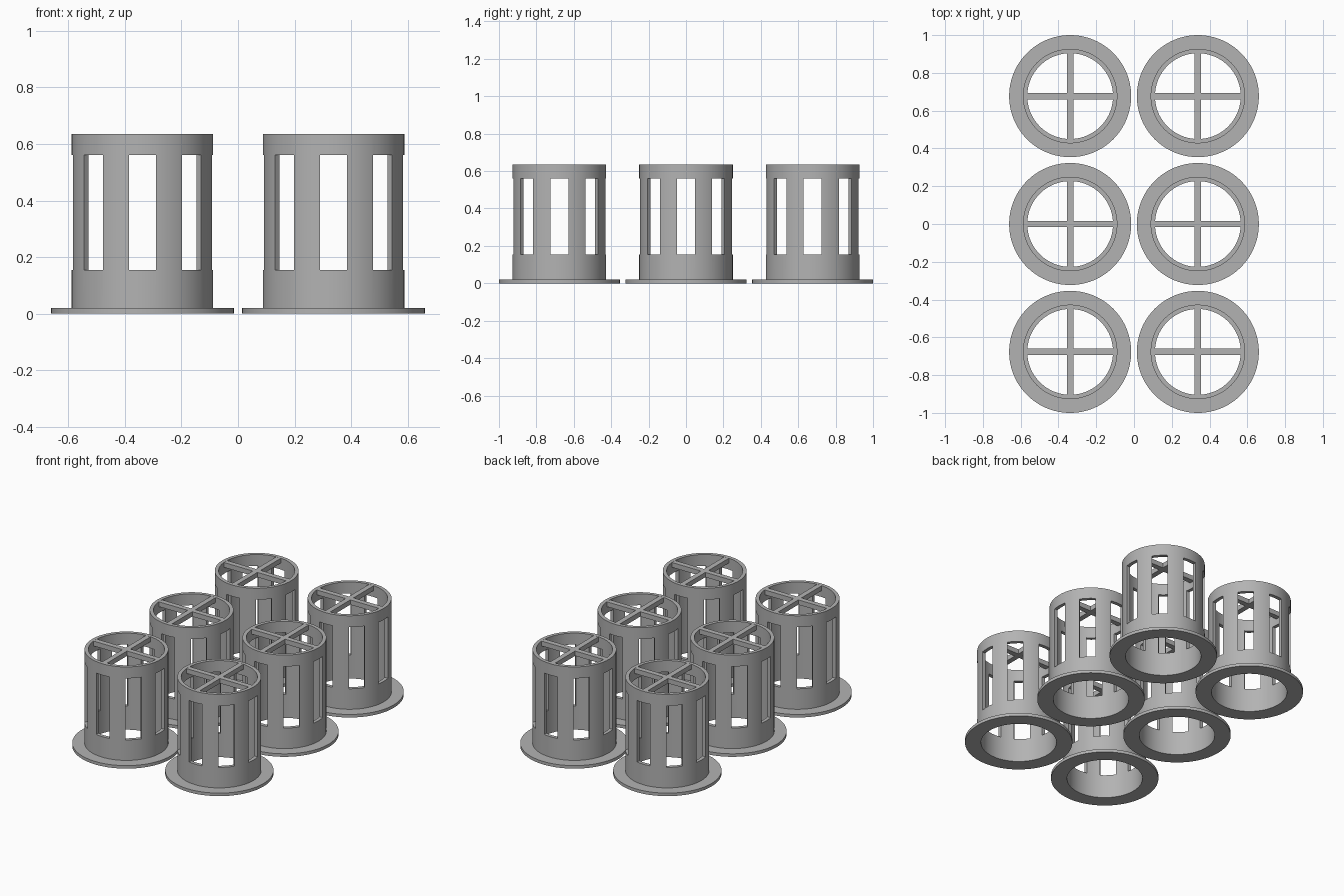
import bpy, bmesh, math
from mathutils import Matrix, Vector

cube = bpy.data.objects.get("Cube")
if cube:
    bpy.data.objects.remove(cube)

# Overall sizes
HEIGHT = 0.635
R_IN, R_OUT, R_FLANGE = 0.227, 0.25, 0.323
FLANGE_H = 0.02
WIN_LOW, WIN_HIGH, WIN_W = 0.155, 0.56, 0.095
BAR_W, BAR_H = 0.034, 0.032
SEGMENTS = 96

grey = bpy.data.materials.new("plain grey")
grey.use_nodes = True
colour = (0.45, 0.45, 0.45, 1)
grey.diffuse_color = colour
grey.node_tree.nodes["Principled BSDF"].inputs["Base Color"].default_value = colour


def finish(name, bm):
    bmesh.ops.recalc_face_normals(bm, faces=bm.faces)
    mesh = bpy.data.meshes.new(name)
    bm.to_mesh(mesh)
    bm.free()
    mesh.materials.append(grey)
    obj = bpy.data.objects.new(name, mesh)
    bpy.context.collection.objects.link(obj)
    return obj


def add_box(bm, low, high, turn=0.0):
    low, high = Vector(low), Vector(high)
    matrix = (Matrix.Rotation(turn, 4, 'Z') @ Matrix.Translation((low + high) / 2)
              @ Matrix.Diagonal((*(high - low), 1)))
    bmesh.ops.create_cube(bm, size=1, matrix=matrix)


# Flanged tube, lathed from its wall section
def flanged_tube():
    section = [(R_IN, 0), (R_FLANGE, 0), (R_FLANGE, FLANGE_H),
               (R_OUT, FLANGE_H), (R_OUT, HEIGHT), (R_IN, HEIGHT)]
    bm = bmesh.new()
    verts = [bm.verts.new((r, 0, z)) for r, z in section]
    edges = [bm.edges.new((v, verts[i - 1])) for i, v in enumerate(verts)]
    bmesh.ops.spin(bm, geom=verts + edges, cent=(0, 0, 0), axis=(0, 0, 1),
                   angle=math.tau, steps=SEGMENTS, use_merge=True)
    bmesh.ops.remove_doubles(bm, verts=bm.verts, dist=0.0001)
    return finish("flanged_tube", bm)


# Eight upright window cutters
def window_cutters():
    bm = bmesh.new()
    for i in range(8):
        add_box(bm, (0.18, -WIN_W / 2, WIN_LOW), (0.3, WIN_W / 2, WIN_HIGH),
                i * math.tau / 8)
    return finish("window_cutters", bm)


# Cross bars as one plus-shaped prism, set into the rim
def cross_bars():
    bm = bmesh.new()
    reach, half, top = R_IN + 0.008, BAR_W / 2, HEIGHT - 0.0005
    outline = []
    for i in range(4):
        turn = Matrix.Rotation(i * math.pi / 2, 3, 'Z')
        for x, y in ((half, -half), (reach, -half), (reach, half)):
            outline.append(bm.verts.new(turn @ Vector((x, y, top - BAR_H))))
    face = bm.faces.new(outline)
    out = bmesh.ops.extrude_face_region(bm, geom=[face])
    raised = [g for g in out["geom"] if isinstance(g, bmesh.types.BMVert)]
    bmesh.ops.translate(bm, verts=raised, vec=(0, 0, BAR_H))
    return finish("cross_bars", bm)


tube, cutters, cross = flanged_tube(), window_cutters(), cross_bars()

# Cut the windows, then keep the result as the shared tube mesh
cut = tube.modifiers.new("windows", 'BOOLEAN')
cut.operation, cut.solver, cut.object = 'DIFFERENCE', 'EXACT', cutters
bpy.context.view_layer.update()
graph = bpy.context.evaluated_depsgraph_get()
cut_mesh = bpy.data.meshes.new_from_object(tube.evaluated_get(graph))
tube.modifiers.clear()
tube.data = cut_mesh
bpy.data.objects.remove(cutters)

bpy.ops.object.select_all(action='DESELECT')
tube.select_set(True)
bpy.context.view_layer.objects.active = tube
bpy.ops.object.shade_smooth_by_angle(angle=math.radians(30))

# Two columns and three rows of baskets
for column, x in (("right", -0.338), ("left", 0.338)):
    for row, y in (("front", -0.677), ("middle", 0), ("back", 0.677)):
        for part in (tube, cross):
            copy = part.copy()
            copy.name = f"{row}_{column}_{part.name}"
            copy.location = (x, y, 0)
            bpy.context.collection.objects.link(copy)

for part in (tube, cross):
    bpy.data.objects.remove(part)
